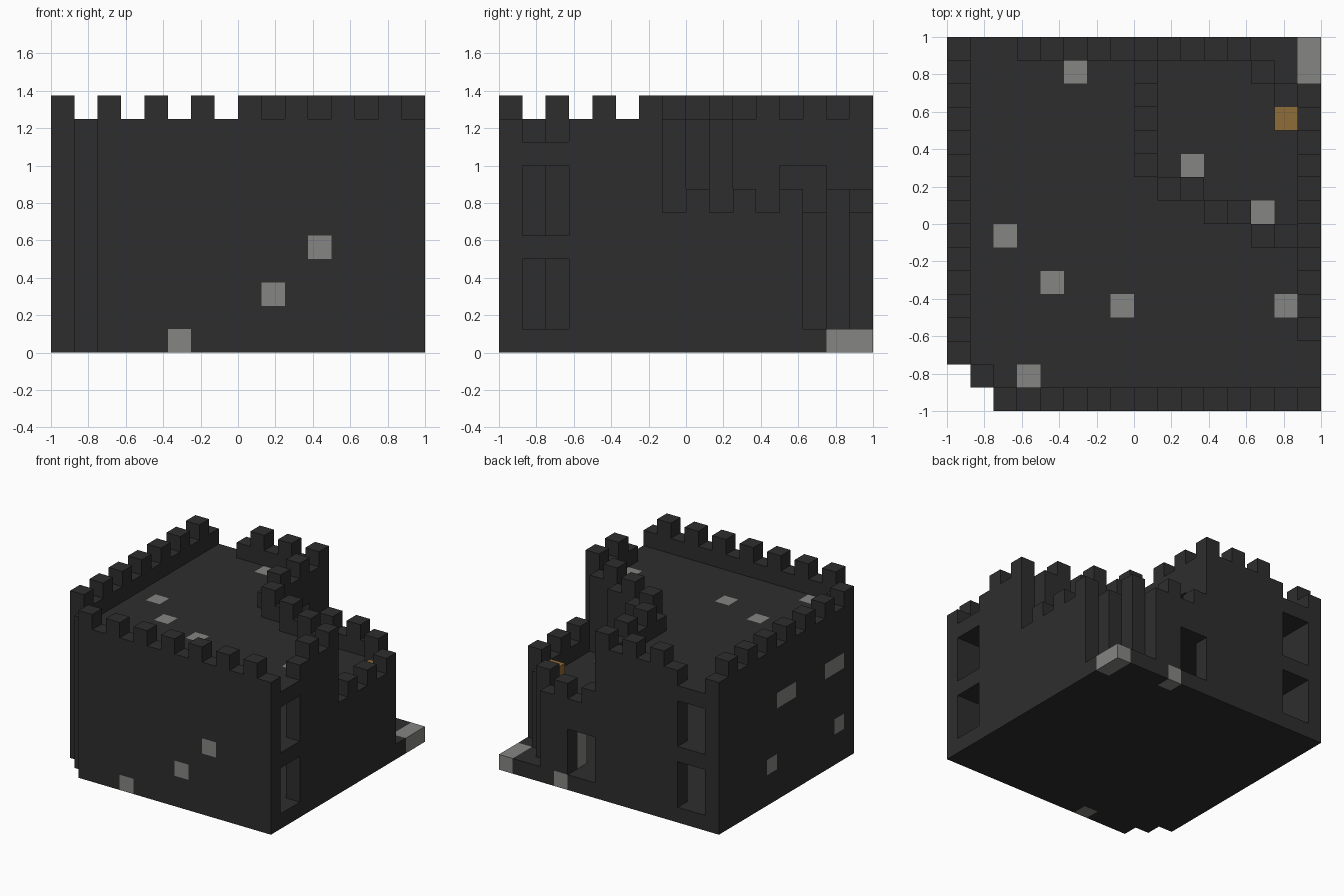
import bpy, bmesh, math
from mathutils import Vector

if "Cube" in bpy.data.objects:
    bpy.data.objects.remove(bpy.data.objects["Cube"], do_unlink=True)

N = 16                 # blocks along each side
S = 2 / N              # block size
DIRS = [Vector(d) for d in
        ((1, 0, 0), (-1, 0, 0), (0, 1, 0), (0, -1, 0), (0, 0, 1), (0, 0, -1))]


def material(name, colour):
    m = bpy.data.materials.new(name)
    m.use_nodes = True
    m.diffuse_color = (*colour, 1)
    bsdf = m.node_tree.nodes["Principled BSDF"]
    bsdf.inputs["Base Color"].default_value = (*colour, 1)
    bsdf.inputs["Roughness"].default_value = 0.9
    return m


DARK = material("dark stone", (0.027, 0.027, 0.027))
PALE = material("pale stone", (0.235, 0.235, 0.23))
WOOD = material("ochre wood", (0.275, 0.15, 0.04))
PALETTE = [DARK, PALE, WOOD]


def box(xs, ys, zs):
    """Set of blocks filling a cuboid given by three ranges."""
    return {(i, j, k) for i in xs for j in ys for k in zs}


def wall(path, low, top, first):
    """Wall along a path of blocks, with a merlon on every second one."""
    cells = {(i, j, k) for i, j in path for k in range(low, top)}
    return cells | {(i, j, top) for n, (i, j) in enumerate(path) if n % 2 == first}


# Plan of the main block and the lower corner terrace
ALL = range(N)
plan = {(i, j) for i in ALL for j in ALL if i + j > 1}
step = {9: 9, 10: 9, 11: 8, 12: 8, 13: 7, 14: 7}
partition_path = [(i, step[i]) for i in sorted(step, reverse=True)]
partition_path += [(8, j) for j in range(10, 15)]
tower_path = [(i, 15) for i in range(9, 13)] + [(13, 14), (14, 13)]
tower_path += [(15, j) for j in range(12, 6, -1)]

# Openings: two storeys of windows, parapet notches, terrace doorway
storeys = (range(1, 4), range(5, 8), range(9, 11))
openings = box([8], (12, 13), range(5, 8)) | box((9, 10), [15], range(1, 4))
for levels in storeys:
    openings |= box([15], (1, 2), levels) | box((1, 2), [15], levels)

parts = {
    "base_slab": {(i, j, 0) for i, j in plan},
    "left_wall": wall([(0, j) for j in range(2, N)], 1, 10, 0),
    "front_wall": wall([(1, 1)] + [(i, 0) for i in range(2, N)], 1, 10, 1),
    "right_wall": wall([(15, j) for j in range(1, 7)], 1, 10, 1),
    "back_wall": wall([(i, 15) for i in range(1, 9)], 1, 10, 1),
    "terrace_outer_wall": wall(tower_path, 1, 6, 0),
    "terrace_inner_wall": wall(partition_path, 5, 10, 1),
    "middle_floor": {(i, j, 4) for i, j in plan if i + j < 27},
    "roof": {(i, j, 8) for i, j in plan if i < 9 or j < step.get(i, 7)},
    "inner_pillar": box([11], [14], range(1, 4)),
    "wooden_crate": {(14, 12, 5)},
}

# Pale stones scattered through the masonry
pale = {(15, 14, 0), (15, 15, 0), (11, 15, 0)}
pale |= {(5, 0, 0), (9, 0, 2), (11, 0, 4)}
pale |= {(0, j, 6) for j in (3, 4, 8, 9)} | {(0, 3, 2), (0, 10, 2)}
pale |= {(i, j, 8) for i, j in ((5, 14), (2, 7), (4, 5), (7, 4), (14, 4), (3, 1))}
pale |= {(10, 10, 4), (13, 8, 4)} | parts["inner_pillar"]

# Each block belongs to one part only
taken = set()
for name in parts:
    parts[name] = parts[name] - openings - taken
    taken |= parts[name]


def colour_index(name, cell):
    if name == "wooden_crate":
        return 2
    return 1 if cell in pale else 0


def build(name, cells):
    """Mesh the outer faces of a set of blocks and merge flat areas."""
    bm = bmesh.new()
    verts = {}

    def vert(p):
        key = tuple(round(c * 2) for c in p)
        if key not in verts:
            verts[key] = bm.verts.new(((p.x - N / 2) * S, (p.y - N / 2) * S, p.z * S))
        return verts[key]

    for cell in sorted(cells):
        centre = Vector(cell) + Vector((0.5, 0.5, 0.5))
        for d in DIRS:
            if tuple(int(c) for c in Vector(cell) + d) in taken:
                continue
            u = Vector((d.y, d.z, d.x))
            v = d.cross(u)
            corners = [centre + (d + u * a + v * b) / 2
                       for a, b in ((-1, -1), (1, -1), (1, 1), (-1, 1))]
            face = bm.faces.new([vert(p) for p in corners])
            face.material_index = colour_index(name, cell)
    bmesh.ops.dissolve_limit(bm, angle_limit=math.radians(1), verts=bm.verts[:],
                             edges=bm.edges[:], delimit={'MATERIAL'})
    mesh = bpy.data.meshes.new(name)
    bm.to_mesh(mesh)
    bm.free()
    for m in PALETTE:
        mesh.materials.append(m)
    bpy.context.collection.objects.link(bpy.data.objects.new(name, mesh))


for name, cells in parts.items():
    build(name, cells)
